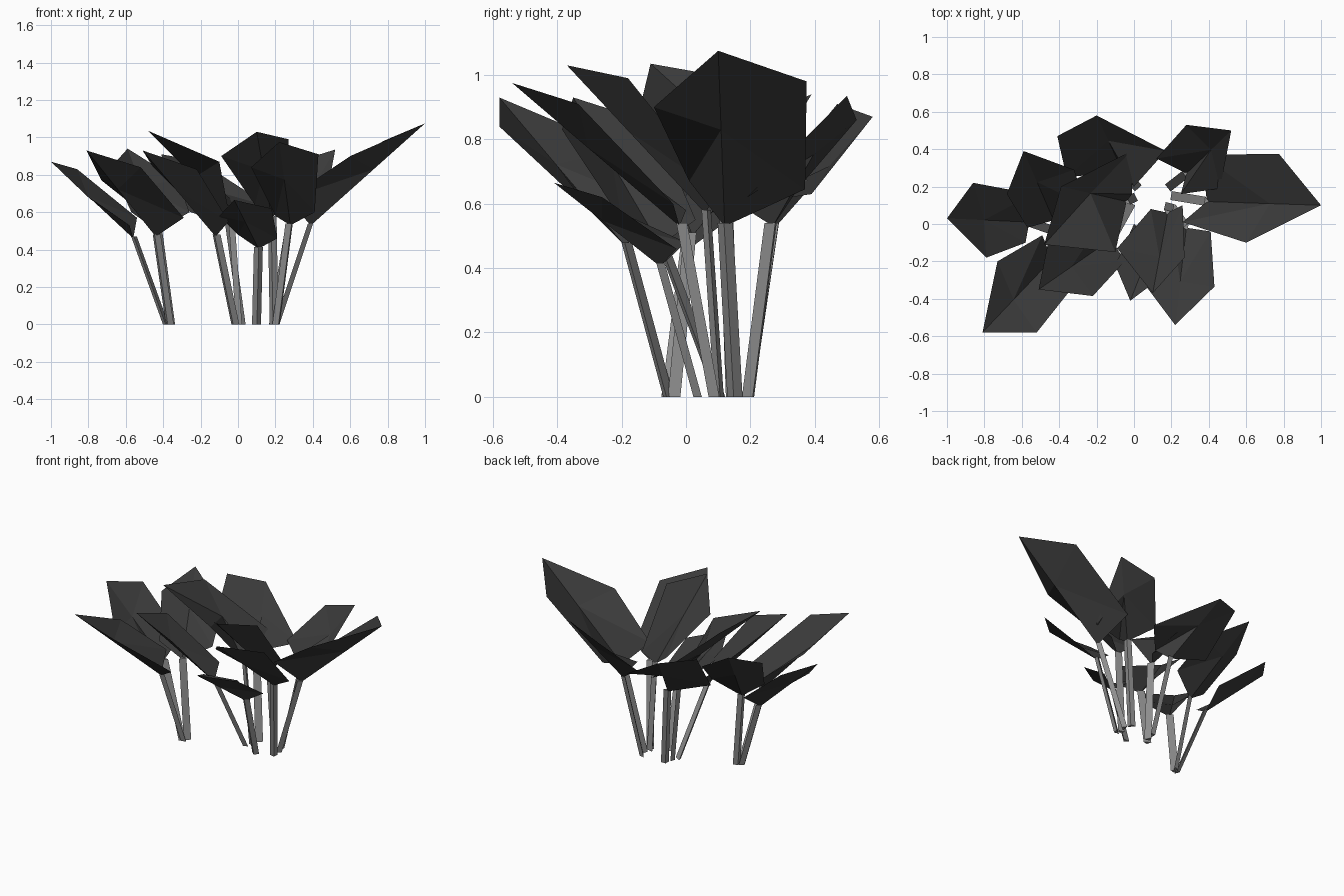
import bpy
import bmesh
from mathutils import Vector

cube = bpy.data.objects.get("Cube")
if cube:
    bpy.data.objects.remove(cube, do_unlink=True)


def make_material(name, grey):
    mat = bpy.data.materials.new(name)
    mat.use_nodes = True
    color = (grey, grey, grey, 1.0)
    mat.diffuse_color = color
    shader = next(n for n in mat.node_tree.nodes if n.type == "BSDF_PRINCIPLED")
    shader.inputs["Base Color"].default_value = color
    return mat


LEAF = make_material("charcoal leaf", 0.043)
STEM = make_material("mid grey stem", 0.28)


def add_object(name, bm, material):
    mesh = bpy.data.meshes.new(name)
    bm.to_mesh(mesh)
    bm.free()
    mesh.materials.append(material)
    obj = bpy.data.objects.new(name, mesh)
    bpy.context.collection.objects.link(obj)


def make_stem(name, foot, head):
    """Three-sided stalk, broad across the direction it leans in."""
    lean = (head - foot).to_2d().normalized()
    across = Vector((-lean.y, lean.x, 0)) * 0.024
    out = Vector((lean.x, lean.y, 0)) * 0.012
    section = (across - out, -across - out, out)
    bm = bmesh.new()
    low = [bm.verts.new(foot + p) for p in section]
    high = [bm.verts.new(head + p) for p in section]
    for i in range(len(section)):
        j = (i + 1) % len(section)
        bm.faces.new((low[i], low[j], high[j], high[i]))
    bm.faces.new(high)
    bm.faces.new(low[::-1])
    bmesh.ops.recalc_face_normals(bm, faces=bm.faces[:])
    add_object(name, bm, STEM)


def make_plant(name, foot, base, tip, left, right):
    """Cupped five-cornered blade creased along its midrib, plus its stalk.
    Left and right are the side corners, each from the tip to the base."""
    tip, base = Vector(tip), Vector(base)
    bm = bmesh.new()
    rim = [bm.verts.new(p) for p in (tip, *left, base, *reversed(right))]
    hub = bm.verts.new(tip.lerp(base, 0.45))
    for a, b in zip(rim, rim[1:] + rim[:1]):
        bm.faces.new((hub, a, b))
    add_object(name + "_leaf", bm, LEAF)
    make_stem(name + "_stem", Vector((*foot, 0)), base + Vector((0, 0, 0.01)))


# Right-hand clump (-x)
make_plant("outer_right", (-.39, -.05), (-.56, .01, .46), (-1, .03, .87),
           [(-.79, -.18, .67), (-.58, -.1, .53)],
           [(-.86, .22, .83), (-.54, .16, .57)])
make_plant("back_right", (-.36, -.03), (-.43, .02, .5), (-.59, .39, .94),
           [(-.68, .16, .84), (-.57, -.02, .6)],
           [(-.32, .29, .77), (-.26, .1, .6)])
make_plant("front_right", (-.37, -.06), (-.44, -.19, .47), (-.81, -.58, .93),
           [(-.52, -.58, .84), (-.29, -.29, .57)],
           [(-.73, -.2, .77), (-.49, -.06, .58)])

# Middle clump
make_plant("middle_front", (-.02, .1), (-.12, -.08, .47), (-.51, -.35, .93),
           [(-.22, -.385, .83), (-.05, -.2, .55)],
           [(-.46, -.1, .85), (-.16, .03, .55)])
make_plant("middle_high", (0, .14), (-.04, .12, .55), (-.39, .2, .98),
           [(-.48, -.11, 1.035), (-.1, -.15, .87)],
           [(-.015, .39, .65), (-.01, .16, .6)])
make_plant("middle_back", (.015, .2), (-.06, .28, .53), (-.2, .58, .87),
           [(-.41, .47, .91), (-.36, .25, .64)],
           [(.17, .39, .63), (0, .2, .6)])
make_plant("low_front", (.1, .035), (.11, -.08, .405), (-.02, -.41, .665),
           [(.18, -.26, .62), (.21, -.03, .46)],
           [(-.1, -.22, .58), (0, 0, .48)])

# Left-hand clump (+x)
make_plant("centre_high", (.19, .1), (.18, .06, .57), (.1, -.37, 1.03),
           [(.27, -.18, .99), (.26, .1, .64)],
           [(-.09, -.13, .9), (.09, .08, .64)])
make_plant("front_left", (.21, .08), (.28, -.02, .53), (.22, -.54, .975),
           [(.43, -.335, .91), (.41, -.04, .6)],
           [(.07, -.34, .84), (.2, 0, .58)])
make_plant("back_left", (.19, .2), (.28, .27, .53), (.52, .5, .935),
           [(.28, .53, .86), (.12, .35, .65)],
           [(.46, .19, .62), (.25, .16, .6)])
make_plant("outer_left", (.21, .15), (.39, .12, .53), (1, .1, 1.075),
           [(.775, .375, .98), (.36, .37, .645)],
           [(.6, -.1, .9), (.26, .01, .67)])
